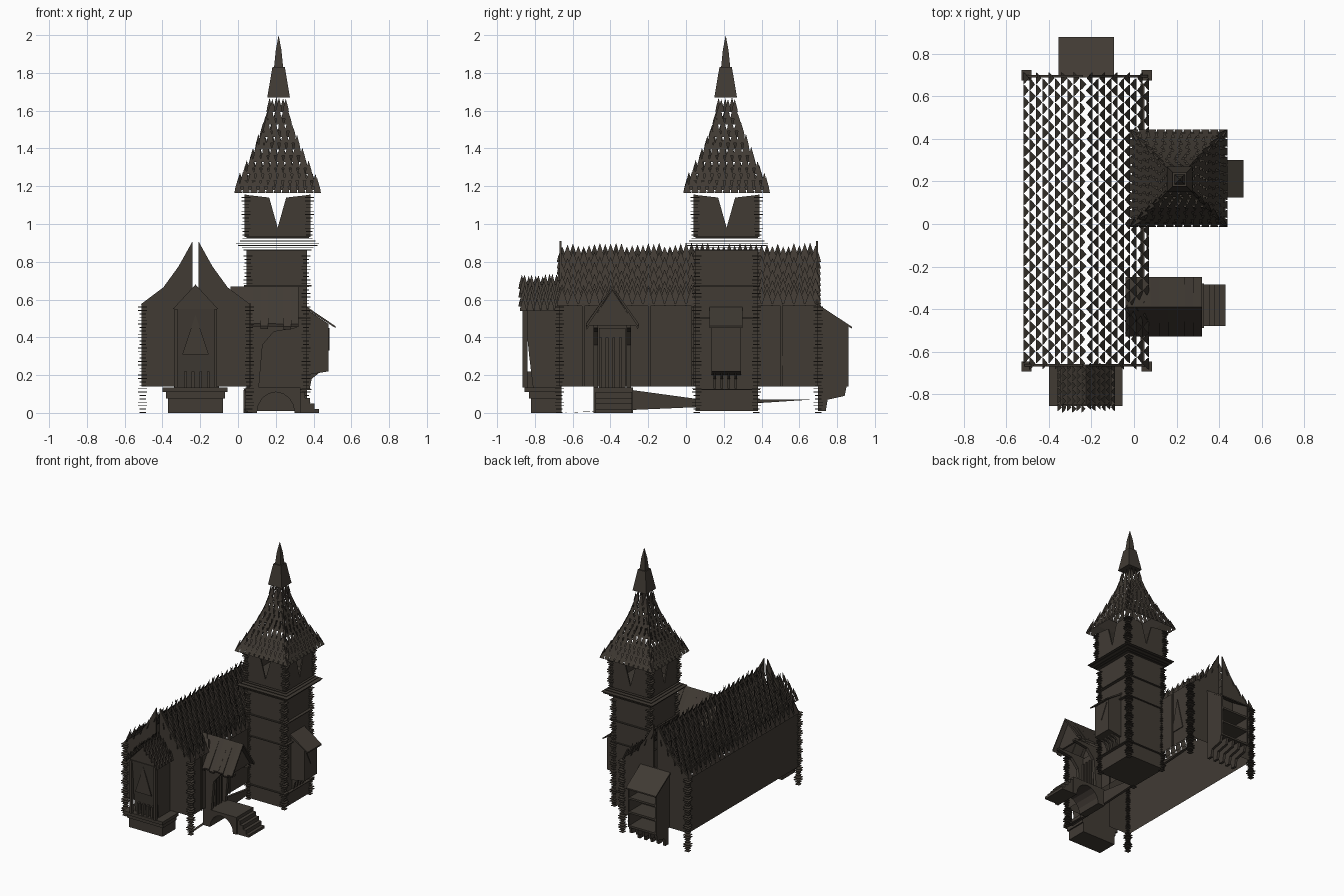
import bpy, bmesh, math, random
from mathutils import Vector

random.seed(4)
cube = bpy.data.objects.get("Cube")
if cube:
    bpy.data.objects.remove(cube, do_unlink=True)

timber = bpy.data.materials.new("dark_timber")
timber.use_nodes = True
COLOUR = (0.052, 0.043, 0.034, 1)
timber.diffuse_color = COLOUR
bsdf = timber.node_tree.nodes["Principled BSDF"]
bsdf.inputs["Base Color"].default_value = COLOUR
bsdf.inputs["Roughness"].default_value = 0.9


def finish(name, bm, recalc=True):
    if recalc:
        bmesh.ops.recalc_face_normals(bm, faces=bm.faces)
    mesh = bpy.data.meshes.new(name)
    bm.to_mesh(mesh)
    bm.free()
    mesh.materials.append(timber)
    ob = bpy.data.objects.new(name, mesh)
    bpy.context.scene.collection.objects.link(ob)
    return ob


def prism(bm, pts, axis, a, b, caps=True):
    """Extrude a profile along an axis; the profile uses the other two axes in order."""
    def place(p, t):
        c = list(p)
        c.insert("xyz".index(axis), t)
        return bm.verts.new(c)
    lo, hi = [place(p, a) for p in pts], [place(p, b) for p in pts]
    n = len(pts)
    for i in range(n):
        j = (i + 1) % n
        bm.faces.new((lo[i], lo[j], hi[j], hi[i]))
    if caps:
        bm.faces.new(lo[::-1])
        bm.faces.new(hi)


def box(bm, x0, x1, y0, y1, z0, z1, caps=True):
    prism(bm, [(x0, y0), (x1, y0), (x1, y1), (x0, y1)], "z", z0, z1, caps)


def solid(name, *boxes):
    bm = bmesh.new()
    for b in boxes:
        box(bm, *b)
    return finish(name, bm)


def profile(name, pts, axis, *spans):
    bm = bmesh.new()
    for a, b in spans:
        prism(bm, pts, axis, a, b)
    return finish(name, bm)


def frustum(bm, cx, cy, rings):
    """Square rings of (z, half width) joined by faces."""
    loops = [[bm.verts.new((cx + h * sx, cy + h * sy, z))
              for sx, sy in ((-1, -1), (1, -1), (1, 1), (-1, 1))] for z, h in rings]
    for lo, hi in zip(loops, loops[1:]):
        for i in range(4):
            j = (i + 1) % 4
            bm.faces.new((lo[i], lo[j], hi[j], hi[i]))


def quoins(name, xs, ys, z0, z1):
    """Corner posts made of stacked thin slabs."""
    bm = bmesh.new()
    count = int((z1 - z0) / 0.018)
    for x in xs:
        for y in ys:
            for i in range(count):
                s = 0.024 if (i // 2) % 2 else 0.017
                z = z0 + i * 0.018
                box(bm, x - s, x + s, y - s, y + s, z, z + 0.004)
    return finish(name, bm)


def shingle_row(bm, a, b, n, lean, width=1.0, shift=0.0):
    """Pointed shingles along the line a-b, each tip displaced by lean."""
    a, b, lean = Vector(a), Vector(b), Vector(lean)
    step = (b - a) / n
    for i in range(n):
        mid = a + step * (i + 0.5 + shift)
        half = step * 0.5 * width
        tip = lean * random.uniform(0.88, 1.12)
        pts = (mid - half, mid + half, mid + half * 0.75 + tip * 0.35, mid + tip,
               mid - half * 0.75 + tip * 0.35)
        bm.faces.new([bm.verts.new(p) for p in pts])


def window(name, axis, at, centre, z0, z1, half, flip=False):
    """Thin pointed plate."""
    base, top = (z1, z0) if flip else (z0, z1)
    pts = [(centre - half, base), (centre + half, base), (centre, top)]
    return profile(name, pts, axis, (at - 0.003, at + 0.004))


# Nave walls, left open above and below
X0, X1, Y0, Y1, MID = -0.51, 0.06, -0.67, 0.70, -0.225
bm = bmesh.new()
box(bm, X0, X1, Y0, Y1, 0.14, 0.58, caps=False)
finish("nave_walls", bm)
quoins("nave_corner_posts", (X0 + 0.005, X1), (Y0, Y1), 0.0, 0.58)
solid("wall_ribs", *[(X1, X1 + 0.008, y, y + 0.012, 0.14, 0.58) for y in (-0.55, -0.2, 0.03, 0.5)])

# Concave gables, split by a narrow slit
for side in (-1, 1):
    curve = [(0.29, 0.575), (0.17, 0.665), (0.09, 0.775), (0.015, 0.91), (0.015, 0.575)]
    profile("gable_half", [(MID + side * x, z) for x, z in curve], "y",
            (Y0, Y0 + 0.012), (Y1 - 0.012, Y1))

# Nave roof shingles
bm = bmesh.new()
ROWS = 10
for r in range(ROWS):
    t = r / ROWS
    x = 0.295 * (1 - t)
    z = 0.565 + 0.27 * t ** 1.35
    for side in (-1, 1):
        ends = [(MID + side * x, y, z) for y in (Y0, Y1)]
        if side < 0:
            ends.reverse()
        shingle_row(bm, *ends, 24, (-side * 0.028, 0, 0.092), 1.0, 0.25 if r % 2 else -0.25)
finish("nave_roof_shingles", bm, False)

# Front apse with pedestal, columns and steep shingled roof
solid("apse_pedestal", (-0.37, -0.08, -0.82, -0.66, 0, 0.075),
      (-0.38, -0.07, -0.83, -0.66, 0.075, 0.11), (-0.40, -0.055, -0.855, -0.66, 0.11, 0.135))
profile("apse_body", [(-0.81, 0.135), (-0.83, 0.3), (-0.855, 0.55), (-0.66, 0.55), (-0.66, 0.135)],
        "x", (-0.325, -0.12))
solid("apse_columns", *[(x, x + 0.015, -0.865, -0.84, 0.135, 0.55) for x in (-0.335, -0.125)])
solid("apse_railing", *[(-0.285 + i * 0.04, -0.27 + i * 0.04, -0.845, -0.81, 0.135, 0.22) for i in range(4)])
window("apse_window", "y", -0.85, MID, 0.31, 0.52, 0.07)
profile("apse_gable", [(MID - 0.12, 0.55), (MID + 0.12, 0.55), (MID, 0.68)], "y", (-0.85, -0.66))
bm = bmesh.new()
for r in range(6):
    t = r / 6
    for side in (-1, 1):
        ends = [(MID + side * 0.135 * (1 - t), y, 0.54 + 0.14 * t) for y in (-0.88, -0.66)]
        if side < 0:
            ends.reverse()
        shingle_row(bm, *ends, 6, (-side * 0.02, 0, 0.075), 1.0, 0.2 * (r % 2))
finish("apse_roof_shingles", bm, False)

# Rear bay: sides, sloping roof, inner shelves and teeth below
bay = [(0.70, 0.57), (0.86, 0.46), (0.86, 0.14), (0.70, 0.14)]
profile("bay_sides", bay, "x", (-0.345, -0.335), (-0.11, -0.10))
profile("bay_roof", [(0.69, 0.58), (0.88, 0.455), (0.88, 0.445), (0.69, 0.565)], "x", (-0.355, -0.095))
solid("bay_shelves", *[(-0.335, -0.11, 0.70, 0.86, z, z + 0.015) for z in (0.14, 0.25, 0.36)])
profile("bay_teeth", [(0.70, 0.14), (0.85, 0.14), (0.84, 0.09), (0.75, 0.07), (0.74, 0.01), (0.70, 0.01)],
        "x", *[(-0.34 + i * 0.055, -0.32 + i * 0.055) for i in range(5)])

# Sloping brace along the ground
profile("ground_brace", [(-0.65, 0.0), (0.05, 0.03), (0.66, 0.07), (0.05, 0.075), (-0.28, 0.12), (-0.3, 0.02)],
        "x", (0.03, 0.05))

# Tower shaft with corner posts and bands
CX, CY = 0.21, 0.215
solid("tower_shaft", (CX - 0.165, CX + 0.155, CY - 0.165, CY + 0.165, 0.01, 0.86))
solid("tower_bands", *[(CX - h, CX + h, CY - h, CY + h, z, z + 0.006)
                       for z, h in ((0.12, 0.178), (0.5, 0.175), (0.67, 0.178))])
quoins("tower_corner_posts", (CX - 0.158, CX + 0.15), (CY - 0.158, CY + 0.158), 0.0, 0.86)

# Cornice of stacked slabs
solid("tower_cornice", *[(CX - h, CX + h, CY - h, CY + h, z, z + 0.004) for z, h in
      ((0.86, 0.18), (0.872, 0.19), (0.884, 0.21), (0.896, 0.22), (0.908, 0.20), (0.92, 0.185))])

# Belfry: four walls with pointed notches
wall = [(-0.175, 0.93), (0.175, 0.93), (0.175, 1.155), (0.045, 1.14), (0, 0.98), (-0.045, 1.14), (-0.175, 1.155)]
for s in (-1, 1):
    profile("belfry_wall", [(CX + u, z) for u, z in wall], "y", (CY + s * 0.17 - 0.005, CY + s * 0.17 + 0.005))
    profile("belfry_wall", [(CY + u, z) for u, z in wall], "x", (CX + s * 0.17 - 0.005, CX + s * 0.17 + 0.005))
solid("belfry_ledge", (CX - 0.165, CX + 0.165, CY - 0.165, CY + 0.165, 0.925, 0.965))
quoins("belfry_corner_posts", (CX - 0.168, CX + 0.168), (CY - 0.168, CY + 0.168), 0.94, 1.17)

# Tower roof: solid skirt, then flared rows of shingles, then spire
bm = bmesh.new()
frustum(bm, CX, CY, [(1.18, 0.215), (1.225, 0.175), (1.29, 0.135)])
finish("tower_roof_skirt", bm, False)
bm = bmesh.new()
for r in range(14):
    t = r / 14
    h = 0.05 + 0.18 * (1 - t) ** 1.5
    z = 1.165 + 0.46 * t
    n = max(3, round(h * 2 / 0.04))
    slope = 0.27 * (1 - t) ** 0.5 / 0.46
    for k in range(4):
        c, s = round(math.cos(k * math.pi / 2)), round(math.sin(k * math.pi / 2))
        a, b = [(CX + h * c - u * s, CY + h * s + u * c, z) for u in (-h, h)]
        lean = (-c * 0.07 * slope, -s * 0.07 * slope, 0.075)
        shingle_row(bm, a, b, n, lean, 0.95, 0.2 * (r % 2))
finish("tower_roof_shingles", bm, False)
bm = bmesh.new()
frustum(bm, CX + 0.005, CY - 0.005, [(1.67, 0.001), (1.67, 0.06), (1.83, 0.033), (1.83, 0.024), (1.92, 0.015), (1.995, 0.001)])
finish("spire", bm, False)

# Tower bay with windows, sloping top and teeth
profile("tower_bay", [(0.36, 0.55), (0.48, 0.47), (0.48, 0.22), (0.36, 0.20)], "y", (0.135, 0.29))
profile("tower_bay_roof", [(0.36, 0.565), (0.515, 0.46), (0.515, 0.45), (0.36, 0.55)], "y", (0.125, 0.30))
profile("tower_bay_teeth", [(0.36, 0.22), (0.44, 0.22), (0.39, 0.18), (0.38, 0.13), (0.36, 0.13)], "y",
        *[(0.145 + i * 0.037, 0.16 + i * 0.037) for i in range(4)])
window("tower_bay_window", "x", 0.481, 0.212, 0.33, 0.45, 0.06, True)
window("nave_window", "x", X1 + 0.002, -0.09, 0.3, 0.49, 0.05)
window("nave_window", "x", X1 + 0.002, 0.56, 0.25, 0.5, 0.06)

# Porch: plank roof, gable, brackets and door
PY = -0.39
bm = bmesh.new()
for s in (-1, 1):
    for i in range(9):
        x, drop = -0.04 + i * 0.04, random.uniform(-0.012, 0.01)
        prism(bm, [(PY, 0.655), (PY, 0.67), (PY + s * 0.14, 0.465 + drop), (PY + s * 0.135, 0.45 + drop)],
              "x", x, x + 0.04)
finish("porch_roof_planks", bm)
profile("porch_gable", [(PY - 0.125, 0.46), (PY + 0.125, 0.46), (PY, 0.65)], "x", (0.27, 0.285))
bracket = [(0.06, 0.13), (0.11, 0.13), (0.13, 0.36), (0.19, 0.43), (0.31, 0.45), (0.31, 0.465), (0.06, 0.465)]
profile("porch_brackets", bracket, "y", (-0.49, -0.465), (-0.315, -0.29))
solid("door", (0.06, 0.09, -0.46, -0.32, 0.13, 0.45),
      *[(0.09, 0.1, -0.46 + i * 0.035, -0.445 + i * 0.035, 0.13, 0.4) for i in range(4)])

# Arched landing and stairs
arch = [(0.1 * math.cos(a) + 0.2, 0.11 * math.sin(a)) for a in (i * math.pi / 8 for i in range(9))]
profile("landing", [(0.04, 0.0)] + arch[::-1] + [(0.33, 0.0), (0.33, 0.135), (0.04, 0.135)], "y", (-0.49, -0.28))
solid("stairs", *[(0.33 + i * 0.025, 0.355 + i * 0.025, -0.48, -0.285, 0, 0.11 - i * 0.03) for i in range(4)])
